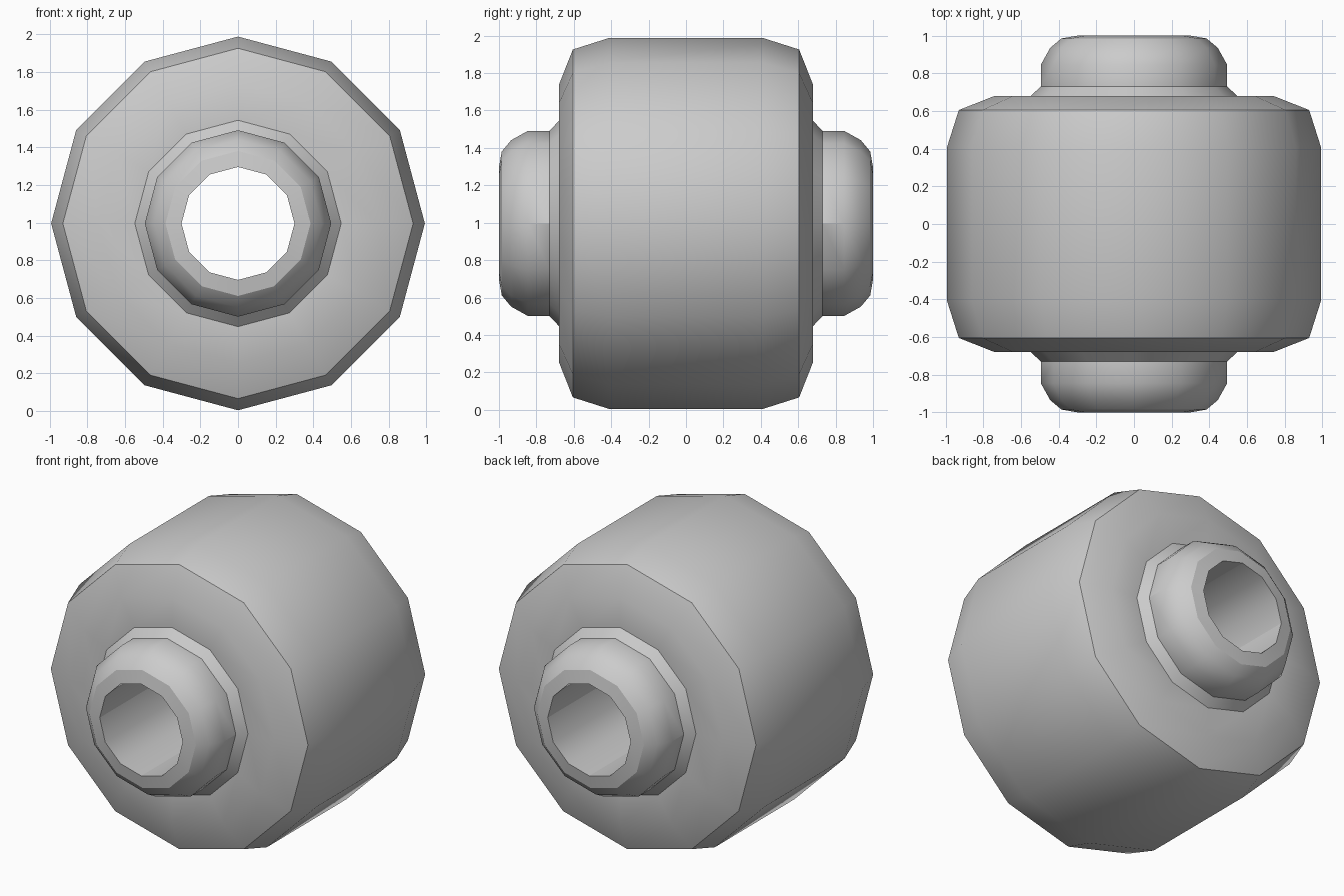
import bpy, bmesh, math

cube = bpy.data.objects.get("Cube")
if cube:
    bpy.data.objects.remove(cube, do_unlink=True)

SIDES = 12
CENTRE_Z = 0.996

grey = bpy.data.materials.new("plain grey")
grey.use_nodes = True
colour = (0.6, 0.6, 0.6, 1.0)
grey.diffuse_color = colour
grey.node_tree.nodes["Principled BSDF"].inputs["Base Color"].default_value = colour

# Half profile as (radius, y): bore end, rounded hub, collar, end face, drum
half = [(0.30, 1.0), (0.385, 0.985), (0.445, 0.935), (0.495, 0.845),
        (0.495, 0.73), (0.548, 0.68), (0.74, 0.68), (0.93, 0.605),
        (0.992, 0.41)]
profile = half + [(r, -y) for r, y in reversed(half)]

# Spin the closed profile around the y axis; its last span is the bore
bm = bmesh.new()
rings = []
for r, y in profile:
    ring = []
    for i in range(SIDES):
        a = 2 * math.pi * i / SIDES
        ring.append(bm.verts.new((r * math.cos(a), y, r * math.sin(a))))
    rings.append(ring)
for k, ring in enumerate(rings):
    following = rings[(k + 1) % len(rings)]
    for i in range(SIDES):
        j = (i + 1) % SIDES
        bm.faces.new((ring[i], ring[j], following[j], following[i]))
bmesh.ops.recalc_face_normals(bm, faces=bm.faces)

mesh = bpy.data.meshes.new("roller_wheel")
bm.to_mesh(mesh)
bm.free()
mesh.materials.append(grey)
roller = bpy.data.objects.new("roller_wheel", mesh)
roller.location.z = CENTRE_Z
bpy.context.collection.objects.link(roller)

# Soft shading along the rounded rims, crisp at the sharp steps
bpy.ops.object.select_all(action='DESELECT')
roller.select_set(True)
bpy.context.view_layer.objects.active = roller
bpy.ops.object.shade_smooth_by_angle(angle=math.radians(30))
